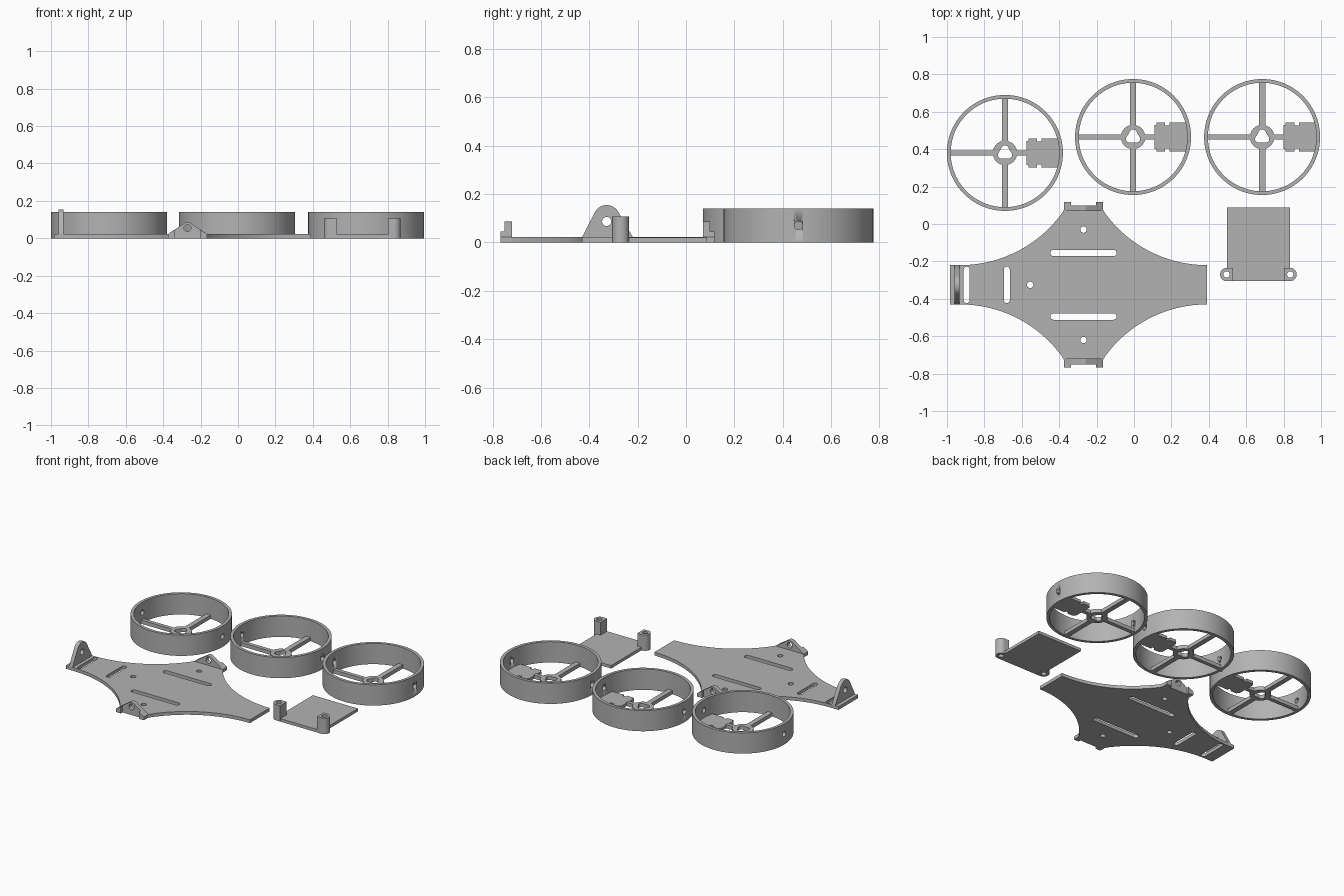
import bpy, bmesh, math
from mathutils import Matrix

if "Cube" in bpy.data.objects:
    bpy.data.objects.remove(bpy.data.objects["Cube"])

grey = bpy.data.materials.new("plain grey")
grey.diffuse_color = (0.45, 0.45, 0.45, 1)
grey.use_nodes = True
grey.node_tree.nodes["Principled BSDF"].inputs["Base Color"].default_value = grey.diffuse_color


def circle(x, y, r, n=48):
    return [(x + r * math.cos(2 * math.pi * i / n), y + r * math.sin(2 * math.pi * i / n)) for i in range(n)]


def rect(x0, x1, y0, y1):
    return [(x0, y0), (x1, y0), (x1, y1), (x0, y1)]


def arc(x, y, r, a0, a1, n=16):
    pts = [math.radians(a0 + (a1 - a0) * i / n) for i in range(n + 1)]
    return [(x + r * math.cos(a), y + r * math.sin(a)) for a in pts]


def slot(x, y, length, r, vertical=False):
    h = length / 2 - r
    if vertical:
        return arc(x, y + h, r, 0, 180, 8) + arc(x, y - h, r, 180, 360, 8)
    return arc(x + h, y, r, -90, 90, 8) + arc(x - h, y, r, 90, 270, 8)


def extrude(name, loops, z0, z1, matrix=Matrix()):
    """Solid from an outline and its holes, extruded from z0 to z1."""
    cu = bpy.data.curves.new(name, 'CURVE')
    cu.dimensions = '2D'
    cu.fill_mode = 'BOTH'
    cu.extrude = (z1 - z0) / 2
    for pts in loops:
        sp = cu.splines.new('POLY')
        sp.points.add(len(pts) - 1)
        for p, (x, y) in zip(sp.points, pts):
            p.co = (x, y, 0, 1)
        sp.use_cyclic_u = True
    ob = bpy.data.objects.new(name, cu)
    bpy.context.collection.objects.link(ob)
    bpy.ops.object.select_all(action='DESELECT')
    bpy.context.view_layer.objects.active = ob
    ob.select_set(True)
    bpy.ops.object.convert(target='MESH')
    ob = bpy.context.object
    me = ob.data
    bm = bmesh.new()
    bm.from_mesh(me)
    bmesh.ops.remove_doubles(bm, verts=bm.verts, dist=1e-5)
    bmesh.ops.transform(bm, matrix=matrix @ Matrix.Translation((0, 0, (z0 + z1) / 2)), verts=bm.verts)
    bmesh.ops.recalc_face_normals(bm, faces=bm.faces)
    bm.to_mesh(me)
    bm.free()
    me.materials.clear()
    me.materials.append(grey)
    bpy.ops.object.shade_smooth_by_angle(angle=math.radians(30))
    return ob


# Profile axes: (x, z) pushed along y, and (y, z) pushed along x
ALONG_Y = Matrix(((1, 0, 0, 0), (0, 0, 1, 0), (0, 1, 0, 0), (0, 0, 0, 1)))
ALONG_X = Matrix(((0, 0, 1, 0), (1, 0, 0, 0), (0, 1, 0, 0), (0, 0, 0, 1)))


def cut(ob, cutter):
    mod = ob.modifiers.new("hole", 'BOOLEAN')
    mod.operation = 'DIFFERENCE'
    mod.solver = 'EXACT'
    mod.object = cutter
    bpy.context.view_layer.objects.active = ob
    bpy.ops.object.modifier_apply(modifier=mod.name)
    bpy.data.objects.remove(cutter)


# Rotor guards: ring, hub, spokes and electronics pad
def guard(label, cx, cy):
    at = Matrix.Translation((cx, cy, 0))
    ring = extrude(label + "_ring", [circle(0, 0, 0.31, 96), circle(0, 0, 0.29, 96)], 0, 0.14, at)
    cut(ring, extrude("cutter", [circle(cy, 0.07, 0.017, 24)], cx - 0.4, cx + 0.4, ALONG_X))
    lobes = []
    for i in range(48):
        a = 2 * math.pi * i / 48
        r = 0.035 + 0.006 * math.cos(3 * (a - math.pi / 2))
        lobes.append((r * math.cos(a), r * math.sin(a)))
    extrude(label + "_hub", [circle(0, 0, 0.065), lobes], 0, 0.025, at)
    for nm, box in (("back", rect(-0.017, 0.017, 0.055, 0.295)),
                    ("front", rect(-0.017, 0.017, -0.295, -0.055)),
                    ("left", rect(-0.295, -0.055, -0.013, 0.013)),
                    ("right", rect(0.055, 0.12, -0.013, 0.013))):
        extrude(label + "_" + nm + "_spoke", [box], 0, 0.025, at)
    half = [(0.115, 0.065), (0.125, 0.065), (0.125, 0.077), (0.172, 0.077), (0.172, 0.062),
            (0.196, 0.062), (0.196, 0.077), (0.284, 0.077)]
    pad = [(x, -y) for x, y in half] + [(0.295, 0)] + half[::-1]
    extrude(label + "_pad", [pad], 0, 0.02, at)


guard("left_guard", -0.69, 0.38)
guard("middle_guard", -0.005, 0.465)
guard("right_guard", 0.685, 0.465)

# Frame plate with four concave sides, slots and holes
CX, CY, R = -0.27, -0.325, 0.673
corner = arc(0.66, 0.105 + R, R, 270, 214, 24)      # right-hand back side
corner[-1] = (0.102, 0.405)
back = corner + [(-x, y) for x, y in corner[::-1]] + [(-0.715, 0.105)]
outline = back + [(x, -y) for x, y in back[::-1]]
outline = [(CX + x, CY + y) for x, y in outline]
holes = [slot(-0.895, CY, 0.195, 0.016, True), slot(-0.68, CY, 0.195, 0.016, True),
         slot(CX, -0.155, 0.355, 0.017), slot(CX, -0.495, 0.355, 0.017)]
holes += [circle(x, y, 0.017, 24) for x, y in ((CX, -0.03), (CX, -0.62), (-0.555, CY))]
extrude("frame_plate", [outline] + holes, 0, 0.022)

# Side hinge lugs with stepped gussets, mirrored front and back
lug = [(CX - 0.105, 0), (CX + 0.105, 0), (CX + 0.105, 0.022)] + arc(CX, 0.053, 0.033, 57, 123) + [(CX - 0.105, 0.022)]
for nm, s in (("back", 1), ("front", -1)):
    y0, y1, y2 = (CY + s * v for v in (0.395, 0.425, 0.443))
    extrude(nm + "_lug", [lug, circle(CX, 0.055, 0.019, 24)], min(y0, y1), max(y0, y1), ALONG_Y)
    for side, m in (("left", -1), ("right", 1)):
        gusset = [(CX + m * x, z) for x, z in ((0.105, 0), (0.105, 0.022), (0.068, 0.046), (0.068, 0))]
        extrude(nm + "_" + side + "_gusset", [gusset], min(y1, y2), max(y1, y2), ALONG_Y)

# Tall lug at the left end
tall = [(CY - 0.105, 0), (CY + 0.105, 0), (CY + 0.105, 0.022)] + arc(CY - 0.003, 0.1, 0.055, 28, 152) + [(CY - 0.105, 0.022)]
extrude("end_lug", [tall, circle(CY - 0.003, 0.087, 0.019, 24)], -0.96, -0.934, ALONG_X)

# Small tray with two rounded screw posts
tray = rect(0.498, 0.834, -0.305, 0.087)
bites = [(0.53, -0.305), (0.802, -0.305), (0.802, -0.235), (0.834, -0.235)] + tray[2:] + [(0.498, -0.235), (0.53, -0.235)]
extrude("tray", [bites], 0, 0.02)
for nm, x, m in (("left", 0.495, -1), ("right", 0.835, 1)):
    post = [(x - m * 0.033, -0.305)] + [(x + m * (p - x), q) for p, q in arc(x, -0.27, 0.035, -90, 90, 24)] + [(x - m * 0.033, -0.235)]
    extrude(nm + "_post", [post, circle(x, -0.27, 0.017, 24)], 0, 0.107)
